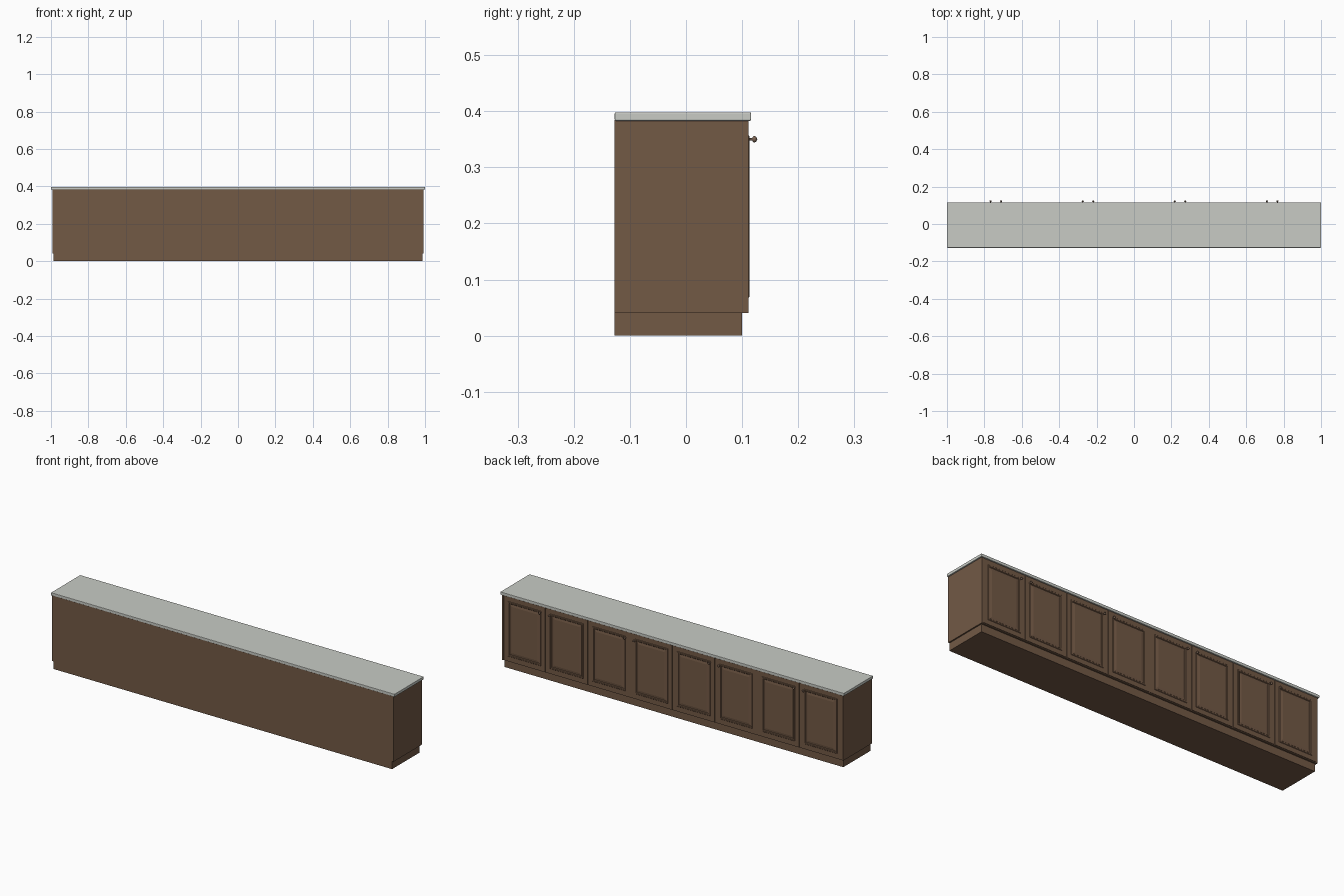
import bpy, bmesh, math
from mathutils import Matrix, Vector

if "Cube" in bpy.data.objects:
    bpy.data.objects.remove(bpy.data.objects["Cube"])


def material(name, color):
    m = bpy.data.materials.new(name)
    m.diffuse_color = (*color, 1)
    m.use_nodes = True
    m.node_tree.nodes["Principled BSDF"].inputs["Base Color"].default_value = m.diffuse_color
    return m


wood = material("brown_wood", (0.17, 0.10, 0.06))
stone = material("pale_stone", (0.58, 0.60, 0.56))
metal = material("knob_bronze", (0.20, 0.13, 0.09))


def finish(name, bm, mat):
    bmesh.ops.recalc_face_normals(bm, faces=bm.faces)
    me = bpy.data.meshes.new(name)
    bm.to_mesh(me)
    bm.free()
    me.materials.append(mat)
    ob = bpy.data.objects.new(name, me)
    bpy.context.collection.objects.link(ob)
    return ob


def box_mesh(x0, x1, y0, y1, z0, z1):
    bm = bmesh.new()
    bmesh.ops.create_cube(bm, size=1)
    bm.transform(Matrix.Translation(((x0 + x1) / 2, (y0 + y1) / 2, (z0 + z1) / 2))
                 @ Matrix.Diagonal((x1 - x0, y1 - y0, z1 - z0, 1)))
    return bm


def bevel(ob, width, segments):
    b = ob.modifiers.new("soft_edge", 'BEVEL')
    b.width, b.segments = width, segments


BACK = -0.127
# plinth, carcass and end panels
finish("plinth", box_mesh(-0.986, 0.986, BACK, 0.10, 0, 0.041), wood)
finish("carcass", box_mesh(-0.986, 0.986, BACK, 0.1085, 0.04, 0.384), wood)
for side, name in ((-1, "left"), (1, "right")):
    x0, x1 = sorted((side * 0.985, side * 0.993))
    finish(name + "_end_panel", box_mesh(x0, x1, BACK, 0.111, 0.04, 0.384), wood)

# worktop with softened edges
top = finish("worktop", box_mesh(-1, 1, BACK, 0.116, 0.383, 0.398), stone)
bevel(top, 0.002, 2)


# door: slab with a moulded border stepping to a centre panel on its +y face
def door(name, cx, width, z0, z1):
    bm = box_mesh(cx - width / 2, cx + width / 2, 0.1075, 0.1115, z0, z1)
    bm.normal_update()
    face = max(bm.faces, key=lambda f: f.normal.y)
    for thickness, depth in ((0.024, 0), (0.002, 0.002), (0.006, 0),
                             (0.003, -0.003), (0.012, 0.002)):
        bmesh.ops.inset_region(bm, faces=[face], thickness=thickness,
                               use_even_offset=True)
        for v in face.verts:
            v.co.y += depth
    return finish(name, bm, wood)


# knob: lathed (distance outward, radius) profile around the y axis
def knob(name, x, z):
    profile = [(0.111, 0), (0.111, 0.004), (0.1125, 0.004), (0.1135, 0.002),
               (0.118, 0.002), (0.1195, 0.005), (0.122, 0.006),
               (0.125, 0.0045), (0.127, 0)]
    bm = bmesh.new()
    verts = [bm.verts.new((x + r, y, z)) for y, r in profile]
    edges = [bm.edges.new(p) for p in zip(verts, verts[1:])]
    bmesh.ops.spin(bm, geom=verts + edges, cent=Vector((x, 0, z)), axis=(0, 1, 0),
                   angle=math.tau, steps=16, use_duplicate=False)
    bmesh.ops.remove_doubles(bm, verts=bm.verts, dist=1e-5)
    ob = finish(name, bm, metal)
    for p in ob.data.polygons:
        p.use_smooth = True


# eight doors in four pairs, knobs beside each pair's meeting line
PITCH = 0.2463
for i in range(8):
    cx = (i - 3.5) * PITCH
    door(f"door_{i + 1}", cx, PITCH - 0.005, 0.044, 0.381)
    inward = 1 if i % 2 == 0 else -1
    knob(f"knob_{i + 1}", cx + inward * (PITCH / 2 - 0.028), 0.35)
